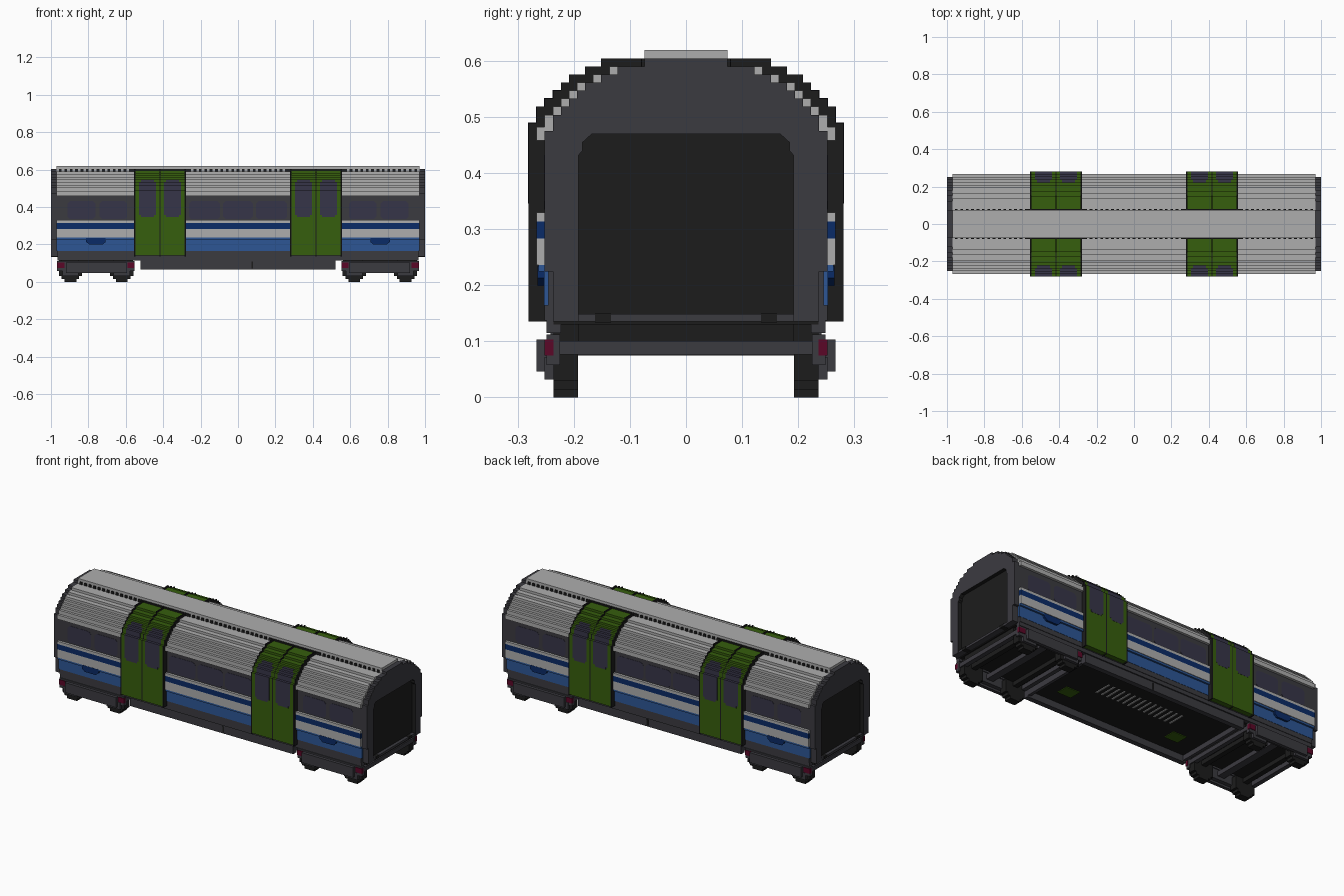
import bpy, bmesh
from mathutils import Vector

if "Cube" in bpy.data.objects:
    bpy.data.objects.remove(bpy.data.objects["Cube"], do_unlink=True)

V = 2 / 139  # one block; all sizes below are in blocks


def material(name, rgb):
    m = bpy.data.materials.new(name)
    m.use_nodes = True
    m.diffuse_color = (*rgb, 1)
    m.node_tree.nodes["Principled BSDF"].inputs["Base Color"].default_value = (*rgb, 1)
    return m


GREY = material("light grey", (0.42, 0.42, 0.42))
DARK = material("dark grey", (0.044, 0.043, 0.051))
BLACK = material("black", (0.0115, 0.0115, 0.0115))
GREEN = material("green", (0.037, 0.112, 0.004))
NAVY = material("navy", (0.003, 0.024, 0.135))
BLUE = material("blue", (0.026, 0.093, 0.30))
GLASS = material("window tint", (0.037, 0.035, 0.065))
RED = material("red", (0.105, 0.002, 0.02))


def add_prism(bm, pts, axis, a, b, mirror=""):
    """Extrude a 2D outline along an axis, repeated across x and/or y."""
    for sx in ((1, -1) if "x" in mirror else (1,)):
        for sy in ((1, -1) if "y" in mirror else (1,)):
            def place(p, t):
                q = (t, *p) if axis == "x" else (p[0], t, p[1])
                return bm.verts.new(Vector((q[0] * sx, q[1] * sy, q[2])) * V)
            lo = [place(p, a) for p in pts]
            hi = [place(p, b) for p in pts]
            bm.faces.new(lo)
            bm.faces.new(hi[::-1])
            for i in range(len(pts)):
                j = (i + 1) % len(pts)
                bm.faces.new((lo[j], lo[i], hi[i], hi[j]))


def finish(name, bm, *mats):
    bmesh.ops.recalc_face_normals(bm, faces=bm.faces)
    me = bpy.data.meshes.new(name)
    bm.to_mesh(me)
    bm.free()
    for m in mats:
        me.materials.append(m)
    ob = bpy.data.objects.new(name, me)
    bpy.context.collection.objects.link(ob)
    return ob


def prism(name, mat, pts, axis, a, b, mirror=""):
    bm = bmesh.new()
    add_prism(bm, pts, axis, a, b, mirror)
    return finish(name, bm, mat)


def rect(a0, a1, b0, b1):
    return [(a0, b0), (a1, b0), (a1, b1), (a0, b1)]


def box(name, mat, x, y, z, mirror=""):
    return prism(name, mat, rect(*y, *z), "x", x[0], x[1], mirror)


def chamfered(x0, x1, z0, z1, c=1.0):
    return [(x0 + c, z0), (x1 - c, z0), (x1, z0 + c), (x1, z1 - c),
            (x1 - c, z1), (x0 + c, z1), (x0, z1 - c), (x0, z0 + c)]


def stepped(steps, bottom):
    """Stepped arch outline from +y bottom over the top to -y bottom."""
    side = [(steps[0][0], bottom)]
    for i, (y, z) in enumerate(steps):
        side.append((y, z))
        if i + 1 < len(steps):
            side.append((steps[i + 1][0], z))
    return side + [(-y, z) for y, z in reversed(side)]


ROOF = [(18.5, 33.5), (17.5, 35), (16.5, 36), (15.5, 37), (14.5, 38),
        (13.5, 39), (11.5, 40), (9.5, 41)]
DOOR = [(19.5, 34), (18.5, 36), (17.5, 37), (16.5, 38), (15.5, 39),
        (14.5, 40), (12.5, 41), (10.5, 42)]
LEAF = DOOR[:4] + [(15.5, 38.8), (14.4, 39.6), (12.3, 40.5), (10.2, 41.4)]
END = [(16.5, 15.6), (17.5, 15.6), (17.5, 33), (16.5, 35), (15.5, 36),
       (14.5, 37), (13.5, 38), (12.5, 39), (10.5, 40), (8.5, 41)]

# Body core, roof and ridge plate
box("body_core", DARK, (-67, 67), (-17.5, 17.5), (9.5, 32))
prism("roof_shell", GREY, stepped(ROOF, 31.8), "x", -67.4, 67.4)
box("ridge_plate", GREY, (-67.5, 67.5), (-5.15, 5.15), (40.9, 43))

# Black clips under the ridge edge, continuous beside the doors
bm = bmesh.new()
for i in range(-33, 34):
    add_prism(bm, rect(5, 5.5, 40.9, 42), "x", i * 2 - 0.5, i * 2 + 0.5, "y")
add_prism(bm, rect(5, 5.6, 40.9, 42), "x", 17.5, 40.5, "xy")
finish("ridge_clips", bm, BLACK)

# Gangway ends: arch frame with black reveal, sill and dark doorway
inner = [(-13.3, 9.4), (-13.3, 30), (-12.8, 30.6), (-12.8, 31.6), (-11.7, 32.6),
         (11.7, 32.6), (12.8, 31.6), (12.8, 30.6), (13.3, 30), (13.3, 9.4)]
bm = bmesh.new()
add_prism(bm, stepped(END, 9.4) + inner, "x", 66.5, 69.5, "x")
for f in bm.faces:
    c = f.calc_center_median() / V
    if len(f.verts) == 4 and abs(c.y) < 13.4 and 10 < c.z < 32.7:
        f.material_index = 1
finish("end_frame", bm, DARK, BLACK)
box("end_frame_cap", DARK, (67.4, 69.5), (-5.15, 5.15), (41, 42), "x")
box("end_sill", DARK, (66.5, 69.3), (-13.3, 13.3), (9.4, 10.3), "x")
box("end_sill_stop", BLACK, (67, 69.4), (9.3, 11.3), (9.3, 10.4), "xy")
box("end_doorway", BLACK, (66.6, 68), (-13.4, 13.4), (10.3, 32.7), "x")

# Painted bands along both sides
for name, mat, y, z0, z1 in [("upper_stripe", GREY, 18.5, 21.8, 22.9),
                             ("navy_stripe", NAVY, 18.5, 19.7, 21.8),
                             ("lower_stripe", GREY, 18.5, 16.4, 19.7),
                             ("blue_lip", BLUE, 18.3, 15.6, 16.4),
                             ("blue_panel", BLUE, 17.6, 11.4, 15.6)]:
    box(name, mat, (-67.4, 67.4), (17, y), (z0, z1), "y")

# Blue panel vents
prism("side_vent", NAVY, [(49.2, 16.3), (49.2, 14.8), (50.4, 13.8), (55.2, 13.8),
                          (56.4, 14.8), (56.4, 16.3)], "y", 17.4, 18.4, "xy")

# Saloon windows
bm = bmesh.new()
for x0, x1 in [(6.6, 18.3), (41.2, 51.4), (53, 63.4)]:
    add_prism(bm, chamfered(x0, x1, 23.3, 30), "y", 17.3, 17.6, "xy")
add_prism(bm, chamfered(-5.6, 5.6, 23.3, 30), "y", 17.3, 17.6, "y")
finish("saloon_windows", bm, GLASS)

# Door pairs wrap over the roof: thin black posts, green leaves, curved glass
posts, leaves, glass = bmesh.new(), bmesh.new(), bmesh.new()
for x, w in ((19.4, 0.5), (28.85, 0.3), (38.1, 0.5)):
    add_prism(posts, stepped(DOOR, 9.4), "x", x, x + w, "x")
for x in (19.9, 29.15):
    add_prism(leaves, stepped(LEAF, 9.7), "x", x, x + 8.95, "x")
    for a, b, low, count in ((1.3, 2.1, 24.8, 3), (2.1, 6.85, 24, 4), (6.85, 7.65, 24.8, 3)):
        pane = [(y + 0.06, z + 0.06) for y, z in DOOR[:count]]
        add_prism(glass, stepped(pane, low), "x", x + a, x + b, "x")
finish("door_posts", posts, BLACK)
finish("door_leaves", leaves, GREEN)
finish("door_windows", glass, GLASS)

# Underframe
box("side_skirt", DARK, (-36.3, 36.3), (14.8, 16.8), (4.6, 9.5), "y")
box("skirt_end", DARK, (35, 36.2), (-14.8, 14.8), (5.2, 9.5), "x")
box("belly", BLACK, (-35.2, 35.2), (-14.9, 14.9), (7.2, 9.5))
box("floor_underside", BLACK, (-67, 67), (-16.4, 16.4), (9, 9.5))
box("sill_bar", DARK, (-67, 67), (15.5, 17.3), (8, 9.6), "y")
box("skirt_latch", BLACK, (5, 5.6), (16.7, 17), (5, 7.5), "y")
box("belly_hatch", GREEN, (21.5, 27.5), (-9, -4), (6.9, 7.3), "x")
bm = bmesh.new()
for i in range(-7, 8):
    add_prism(bm, rect(-0.5, 6.5, 6.9, 7.3), "x", i * 2.4 - 0.35, i * 2.4 + 0.35)
finish("belly_grille", bm, GREY)

# Bogies
box("bogie_deck", BLACK, (39, 66.5), (-13.4, 13.4), (7, 9.2), "x")
box("bogie_frame", DARK, (38.5, 67.2), (15.6, 17.3), (4, 7.8), "xy")
box("bogie_outer_plate", DARK, (41.2, 64), (17.2, 18.5), (3.2, 7.2), "xy")
box("bogie_cross_beam", DARK, (65.2, 67), (-15.6, 15.6), (5.3, 7), "x")
box("bogie_inner_beam", DARK, (38.5, 40.2), (-15.6, 15.6), (5.3, 7), "x")
box("bogie_bolster", DARK, (51.5, 54.5), (-15.6, 15.6), (5.3, 7.2), "x")
box("marker_lamp_outer", RED, (64.5, 67.3), (16.4, 17.55), (5.2, 7.2), "xy")
box("marker_lamp_inner", RED, (38.4, 41), (16.4, 17.55), (5.2, 7.2), "xy")
half = [(2.2, 0), (2.2, 1), (3.3, 1), (3.3, 2.1), (4.3, 2.1), (4.3, 7), (3.3, 7), (3.3, 9.2)]
for label, x in (("outer", 62.3), ("inner", 43.2)):
    wheel = [(x + h, z) for h, z in half] + [(x - h, z) for h, z in reversed(half)]
    prism(label + "_wheel", BLACK, wheel, "y", 13.4, 16.4, "xy")
    box(label + "_axle", BLACK, (x - 1, x + 1), (-13.4, 13.4), (5.3, 7.1), "x")
    box(label + "_axle_box", DARK, (x - 3, x + 3), (16.3, 17.5), (2.2, 5), "xy")
